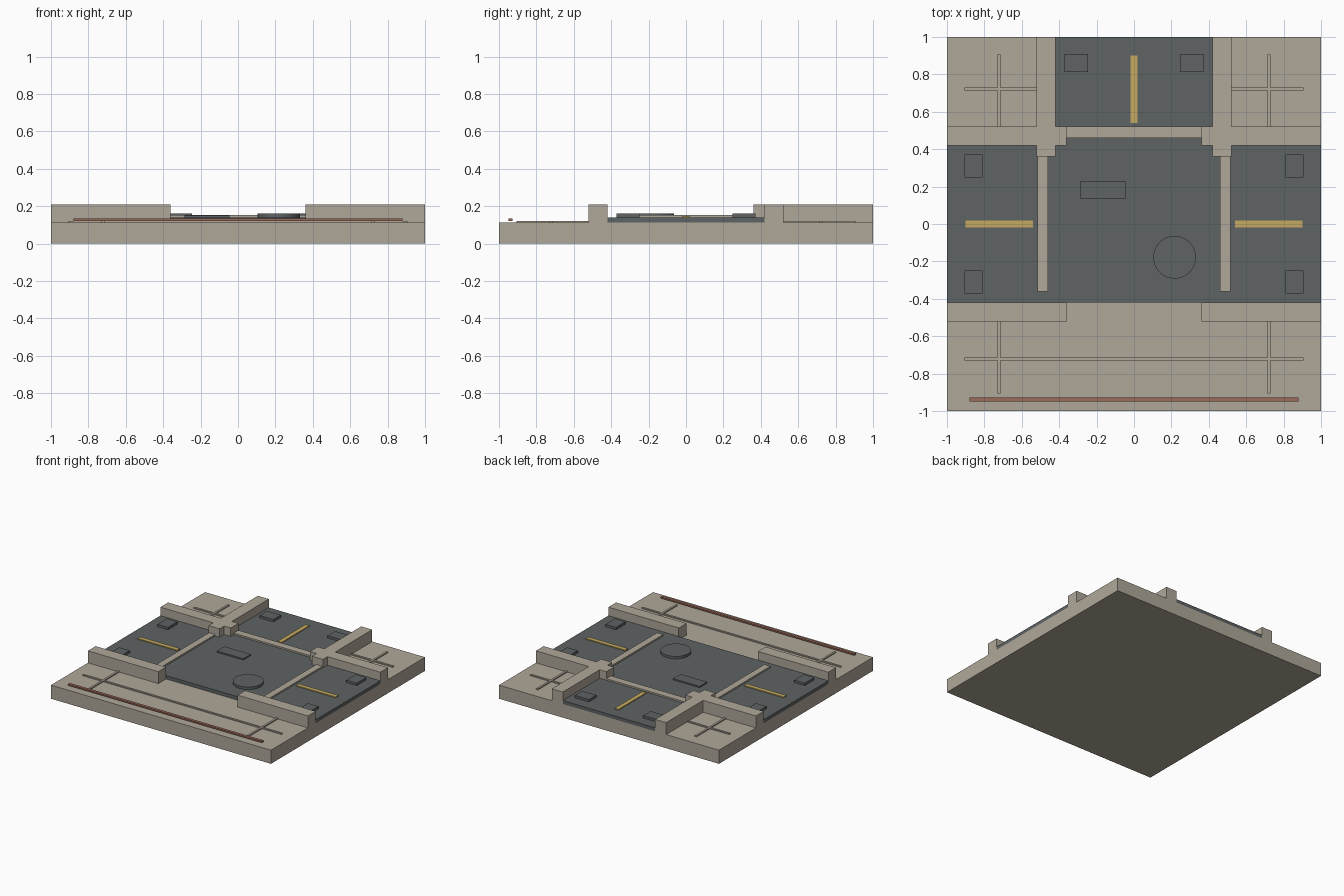
import bpy, bmesh, math

if "Cube" in bpy.data.objects:
    bpy.data.objects.remove(bpy.data.objects["Cube"])


def material(name, rgb):
    m = bpy.data.materials.new(name)
    m.diffuse_color = (*rgb, 1)
    m.use_nodes = True
    m.node_tree.nodes["Principled BSDF"].inputs["Base Color"].default_value = m.diffuse_color
    return m


STONE = material("warm stone", (0.43, 0.39, 0.32))
ASPHALT = material("dark asphalt", (0.112, 0.125, 0.127))
YELLOW = material("lane yellow", (0.56, 0.40, 0.12))
RED = material("brick red", (0.33, 0.145, 0.10))


def prism(name, pts, z0, z1, mat):
    """Extrude a flat outline from z0 to z1."""
    bm = bmesh.new()
    face = bm.faces.new([bm.verts.new((x, y, z0)) for x, y in pts])
    up = bmesh.ops.extrude_face_region(bm, geom=[face])["geom"]
    bmesh.ops.translate(bm, vec=(0, 0, z1 - z0),
                        verts=[v for v in up if isinstance(v, bmesh.types.BMVert)])
    bmesh.ops.recalc_face_normals(bm, faces=bm.faces)
    me = bpy.data.meshes.new(name)
    bm.to_mesh(me)
    bm.free()
    me.materials.append(mat)
    ob = bpy.data.objects.new(name, me)
    bpy.context.collection.objects.link(ob)
    return ob


def box(name, x0, x1, y0, y1, z0, z1, mat):
    return prism(name, [(x0, y0), (x1, y0), (x1, y1), (x0, y1)], z0, z1, mat)


BASE, ROAD, KERB = 0.112, 0.14, 0.21

# Foundation slab and T-shaped road
box("base_slab", -1, 1, -1, 1, 0, BASE, STONE)
prism("road", [(-1, -.42), (1, -.42), (1, .42), (.42, .42), (.42, 1),
               (-.42, 1), (-.42, .42), (-1, .42)], BASE, ROAD, ASPHALT)

# Parts repeated on the left and right
for s, side in ((-1, "left"), (1, "right")):
    def mbox(name, x0, x1, y0, y1, z0, z1, mat):
        a, b = sorted((s * x0, s * x1))
        box(f"{name}_{side}", a, b, y0, y1, z0, z1, mat)

    # Kerb walls
    mbox("front_kerb", .36, 1, -.52, -.42, BASE, KERB, STONE)
    corner = [(1, .42), (1, .52), (.52, .52), (.52, 1), (.42, 1), (.42, .52),
              (.36, .52), (.36, .42), (.42, .42), (.42, .36), (.52, .36), (.52, .42)]
    prism(f"corner_kerb_{side}", [(s * x, y) for x, y in corner], BASE, KERB, STONE)

    # Crossing line and lane marking on the side roads
    mbox("stop_line", .46, .515, -.36, .36, ROAD, .153, STONE)
    mbox("lane_mark", .54, .90, -.018, .018, ROAD, .147, YELLOW)

    # Raised drain covers
    for y, end in ((-.31, "front"), (.31, "back")):
        mbox(f"drain_{end}", .81, .905, y - .062, y + .062, ROAD, .16, ASPHALT)
    mbox("drain_north", .247, .372, .812, .908, ROAD, .16, ASPHALT)

    # Paving ribs
    mbox("front_cross_rib", .713, .729, -.905, -.52, BASE, .121, STONE)
    mbox("back_cross_rib", .713, .729, .52, .905, BASE, .121, STONE)
    mbox("back_long_rib", .52, .905, .715, .731, BASE, .1205, STONE)

# Back road markings
box("stop_line_back", -.36, .36, .46, .52, ROAD, .153, STONE)
box("lane_mark_back", -.018, .018, .54, .90, ROAD, .147, YELLOW)

# Front pavement rib and red edging strip
box("front_long_rib", -.905, .905, -.729, -.713, BASE, .1205, STONE)
box("red_edging", -.88, .88, -.95, -.927, .122, .134, RED)

# Road patch and round access cover
box("road_patch", -.285, -.045, .133, .23, ROAD, .151, ASPHALT)
prism("round_cover", [(.217 + .114 * math.cos(i * math.tau / 40),
                       -.178 + .114 * math.sin(i * math.tau / 40)) for i in range(40)],
      ROAD, .16, ASPHALT)
